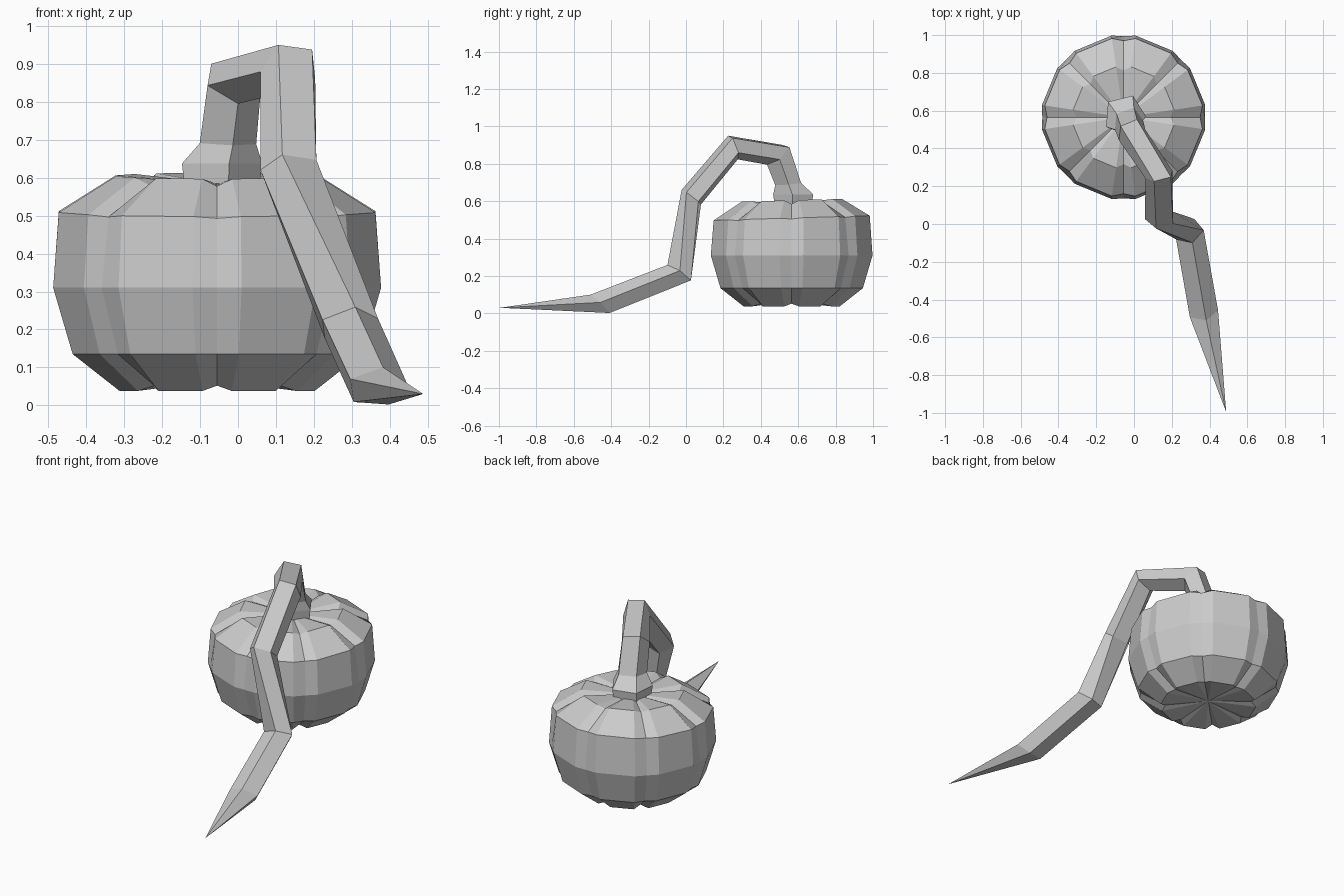
import bpy, bmesh
from math import sin, cos, radians, pi
from mathutils import Vector

if "Cube" in bpy.data.objects:
    bpy.data.objects.remove(bpy.data.objects["Cube"])


def finish(name, bm):
    bmesh.ops.recalc_face_normals(bm, faces=bm.faces)
    mesh = bpy.data.meshes.new(name)
    bm.to_mesh(mesh)
    bm.free()
    obj = bpy.data.objects.new(name, mesh)
    bpy.context.collection.objects.link(obj)
    return obj


def skin(bm, rings, start=None, end=None):
    """Bridge successive rings of points; close ends to a point."""
    loops = [[bm.verts.new(p) for p in ring] for ring in rings]
    n = len(loops[0])
    for a, b in zip(loops, loops[1:]):
        for i in range(n):
            j = (i + 1) % n
            bm.faces.new((a[i], a[j], b[j], b[i]))
    for loop, tip in ((loops[0], start), (loops[-1], end)):
        if tip is None:
            bm.faces.new(loop)
        else:
            v = bm.verts.new(tip)
            for i in range(n):
                bm.faces.new((loop[i], loop[(i + 1) % n], v))


# Ribbed gourd body: radius, height, groove radius factor, groove height shift
CENTRE = Vector((-0.055, 0.565, 0))
profile = [
    (0.26, 0.038, 0.90, 0.014),
    (0.385, 0.135, 0.96, 0.0),
    (0.437, 0.31, 0.985, 0.0),
    (0.422, 0.51, 0.96, -0.005),
    (0.27, 0.605, 0.92, -0.02),
    (0.10, 0.592, 0.95, -0.008),
]
body_rings = []
for r, z, groove, dz in profile:
    ring = []
    for k in range(8):
        for off in (-8.5, 0, 8.5):
            a = radians(45 * k + off)
            rr = r * groove if off == 0 else r
            tilt = 0.03 * rr * sin(a) if z > 0.4 else 0
            ring.append(CENTRE + Vector((rr * cos(a), rr * sin(a),
                                         z + tilt + (dz if off == 0 else 0))))
    body_rings.append(ring)
bm = bmesh.new()
skin(bm, body_rings, CENTRE + Vector((0, 0, 0.065)), CENTRE + Vector((0, 0, 0.58)))
finish("gourd_body", bm)

# Five-sided bent stem: x, y, z, half width, half height, lean, yaw, twist
path = [
    (-0.05, 0.575, 0.585, 0.108, 0.105, 0, 25, 115),
    (-0.05, 0.575, 0.637, 0.115, 0.112, 0, 25, 115),
    (-0.032, 0.545, 0.692, 0.083, 0.070, 5, 28, 115),
    (-0.015, 0.490, 0.850, 0.080, 0.080, 40, 30, 115),
    (0.137, 0.255, 0.890, 0.079, 0.072, 111, 12, 117),
    (0.140, 0.030, 0.622, 0.081, 0.068, 143, 5, 110),
    (0.290, -0.038, 0.213, 0.081, 0.079, 146, 20, 92),
    (0.365, -0.460, 0.048, 0.081, 0.074, 135, 10, 84),
]
stem_rings = []
for x, y, z, w, h, lean, yaw, twist in path:
    side = Vector((cos(radians(yaw)), sin(radians(yaw)), 0))
    up = Vector((0, cos(radians(lean)), sin(radians(lean))))
    up = (up - side * up.dot(side)).normalized()
    stem_rings.append([Vector((x, y, z)) + side * w * cos(radians(twist) + i * 2 * pi / 5)
                       + up * h * sin(radians(twist) + i * 2 * pi / 5) for i in range(5)])
bm = bmesh.new()
skin(bm, stem_rings, end=Vector((0.488, -0.995, 0.03)))
finish("bent_stem", bm)
